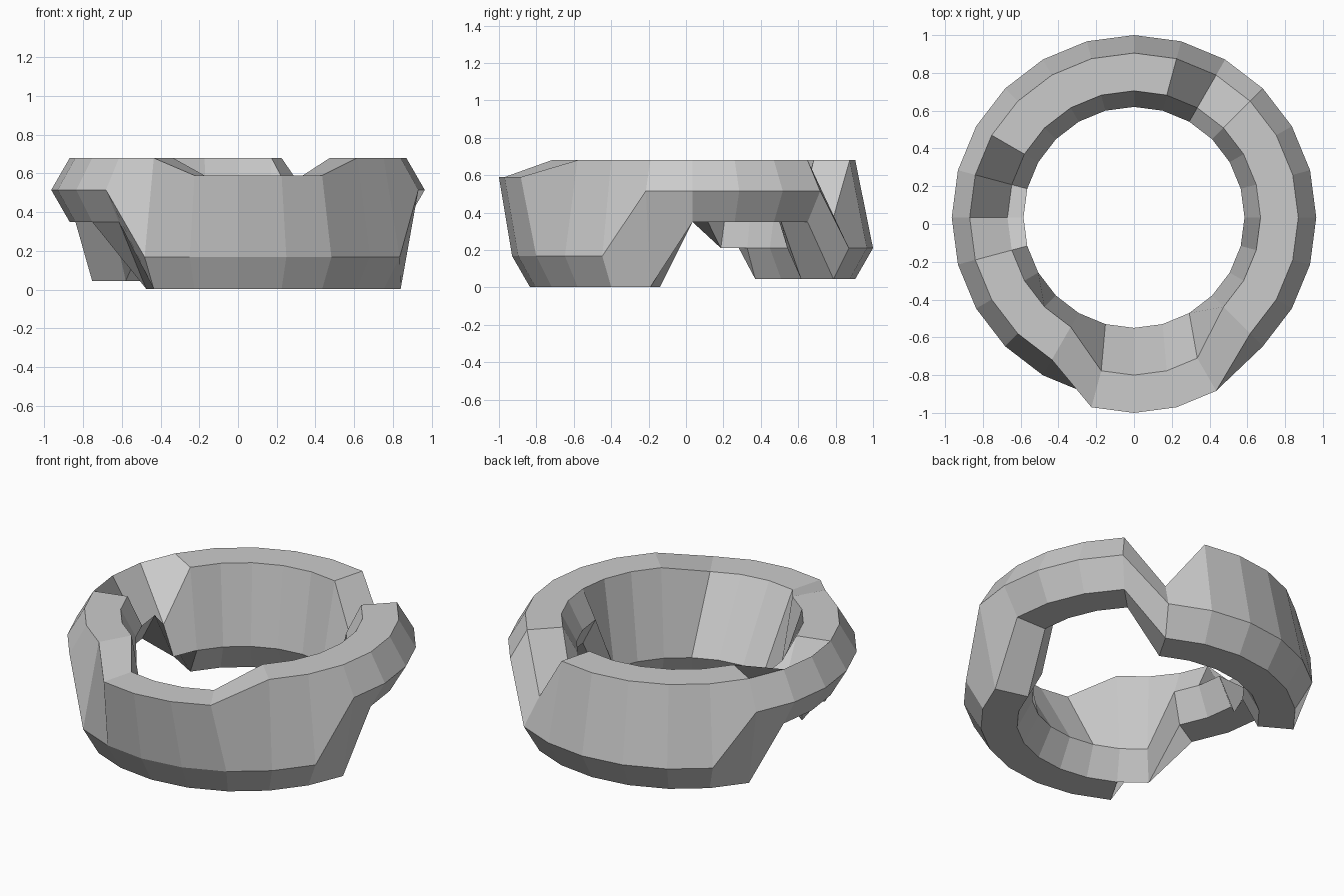
import bpy, bmesh
from math import sin, cos, radians

if "Cube" in bpy.data.objects:
    bpy.data.objects.remove(bpy.data.objects["Cube"])

CENTRE_Y = 0.035
STEP = 15
# Hexagonal ring section: name -> (radius, height)
SECTION = [("top_out", 0.87, 0.68), ("mid_out", 0.965, 0.515),
           ("low_out", 0.87, 0.35), ("low_in", 0.67, 0.35),
           ("mid_in", 0.585, 0.515), ("top_in", 0.67, 0.68)]

# Pulls on the ring: section point, first angle, last angle, dy, dz
BACK, FRONT = -0.305, -0.347
PULLS = [
    # back part hangs lower
    ("mid_out", 60, 135, 0, BACK), ("low_out", 60, 150, 0, BACK),
    ("low_in", 60, 150, 0, BACK), ("mid_in", 60, 165, 0, BACK),
    # notch on the back right and inner dip on the left
    ("top_out", 60, 60, 0, BACK), ("top_in", 60, 60, 0, BACK),
    ("top_in", 165, 180, 0, BACK),
    # front part reaches the floor
    ("mid_out", 240, 330, 0, FRONT), ("low_out", 240, 345, 0, FRONT),
    ("low_in", 225, 345, 0, FRONT), ("mid_in", 225, 345, 0, FRONT),
    # front lip leans forward
    ("top_out", 255, 300, -0.165, -0.09), ("top_in", 255, 300, -0.165, -0.09),
]


def section_point(name, r, z, angle):
    x, y = r * cos(radians(angle)), CENTRE_Y + r * sin(radians(angle))
    for part, a0, a1, dy, dz in PULLS:
        if part == name and a0 <= angle <= a1:
            y += dy
            z += dz
    return x, y, max(z, 0)


# Ring built by bridging the sections
bm = bmesh.new()
rings = [[bm.verts.new(section_point(n, r, z, a)) for n, r, z in SECTION]
         for a in range(0, 360, STEP)]
for i, ring in enumerate(rings):
    nxt = rings[(i + 1) % len(rings)]
    for k in range(6):
        m = (k + 1) % 6
        bm.faces.new((ring[k], ring[m], nxt[m], nxt[k]))
bmesh.ops.recalc_face_normals(bm, faces=bm.faces)
mesh = bpy.data.meshes.new("stepped_ring")
bm.to_mesh(mesh)
bm.free()
bpy.context.collection.objects.link(bpy.data.objects.new("stepped_ring", mesh))
